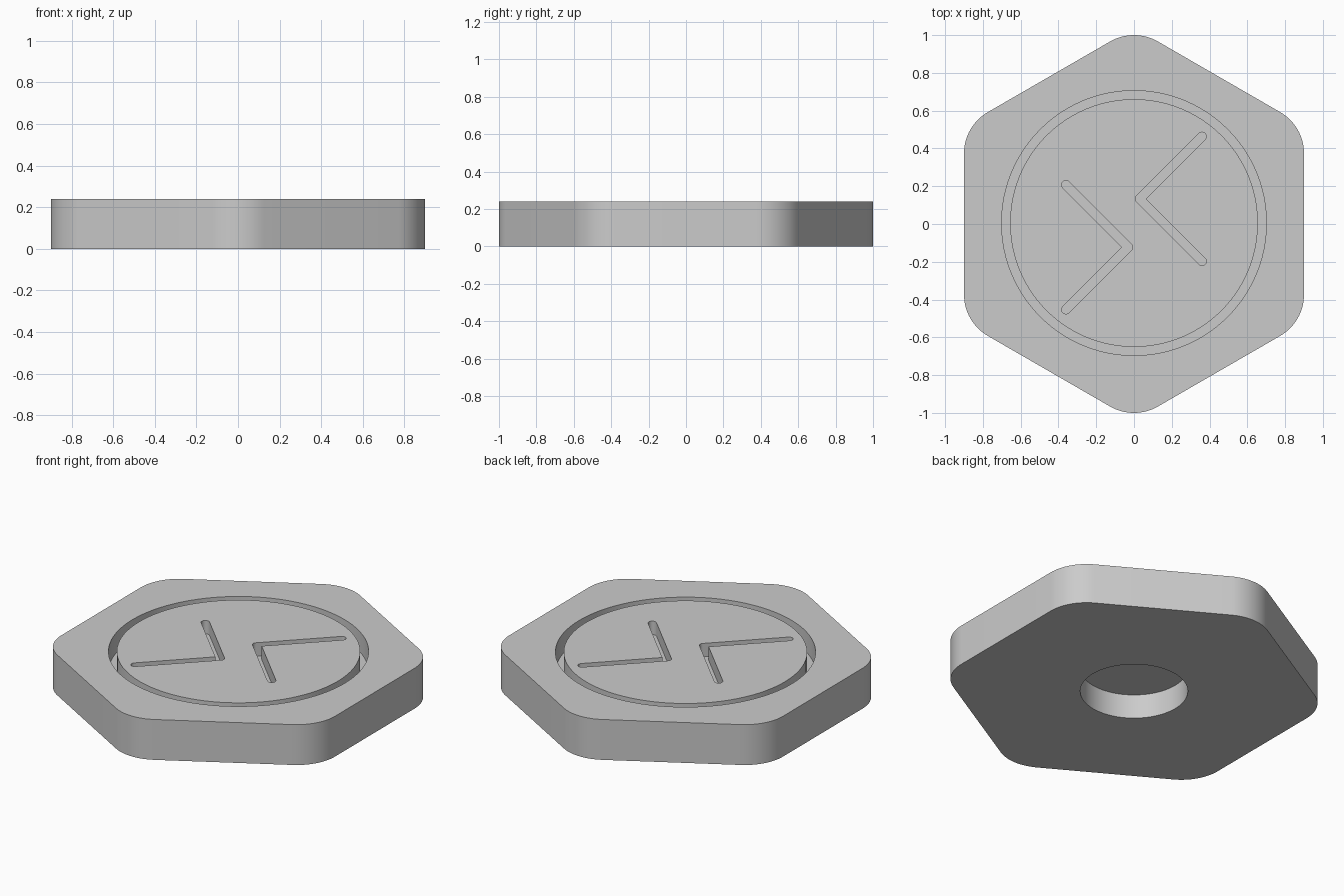
import bpy
import bmesh
from math import cos, sin, pi, radians, sqrt

if "Cube" in bpy.data.objects:
    bpy.data.objects.remove(bpy.data.objects["Cube"])

HEIGHT = 0.24
ABOVE = HEIGHT + 0.1
CY = 0.005  # engraving centre

grey = bpy.data.materials.new("light_grey")
grey.use_nodes = True
grey.diffuse_color = (0.6, 0.6, 0.6, 1)
grey.node_tree.nodes["Principled BSDF"].inputs["Base Color"].default_value = (0.6, 0.6, 0.6, 1)


def arc(cx, cy, r, start, end, steps):
    """Points along an arc, angles in degrees."""
    return [(cx + r * cos(radians(start + (end - start) * i / steps)),
             cy + r * sin(radians(start + (end - start) * i / steps)))
            for i in range(steps + 1)]


def prism(name, outline, z0, z1):
    """Extrude a closed counter-clockwise outline from z0 to z1."""
    bm = bmesh.new()
    face = bm.faces.new([bm.verts.new((x, y, z0)) for x, y in outline])
    top = bmesh.ops.extrude_face_region(bm, geom=[face])["geom"]
    for v in top:
        if isinstance(v, bmesh.types.BMVert):
            v.co.z = z1
    bmesh.ops.recalc_face_normals(bm, faces=bm.faces)
    mesh = bpy.data.meshes.new(name)
    bm.to_mesh(mesh)
    bm.free()
    mesh.materials.append(grey)
    obj = bpy.data.objects.new(name, mesh)
    bpy.context.collection.objects.link(obj)
    return obj


def disc(name, r, y, z0, z1, steps=96):
    return prism(name, arc(0, y, r, 0, 360, steps)[:-1], z0, z1)


def cut(target, cutter):
    """Subtract the cutter from the target and remove it."""
    cutter.hide_render = True
    mod = target.modifiers.new("cut", "BOOLEAN")
    mod.operation = "DIFFERENCE"
    mod.solver = "EXACT"
    mod.object = cutter
    bpy.context.view_layer.objects.active = target
    bpy.ops.object.modifier_apply(modifier=mod.name)
    bpy.data.objects.remove(cutter)


# Hexagonal body with rounded corners
apothem, corner = 0.9, 0.2536
reach = (apothem - corner) / cos(pi / 6)
outline = []
for k in range(6):
    a = 30 + 60 * k
    outline += arc(reach * cos(radians(a)), reach * sin(radians(a)), corner, a - 30, a + 30, 16)
body = prism("hexagonal_body", outline, 0, HEIGHT)

# Ring groove around the face
ring = disc("ring_cutter", 0.701, CY, HEIGHT - 0.12, ABOVE)
cut(ring, disc("ring_core", 0.656, CY, 0, ABOVE + 0.1))
cut(body, ring)

# Two opposed chevron grooves, with rounded ends and tips
r, arm, tip_x, tip_y = 0.023, 0.33, 0.03, 0.128
for side in (1, -1):
    pts = arc(tip_x + arm, tip_y - arm, r, -135, 45, 12)
    pts += [(tip_x + r * sqrt(2), tip_y)]
    pts += arc(tip_x + arm, tip_y + arm, r, -45, 135, 12)
    pts += arc(tip_x, tip_y, r, 135, 225, 8)
    pts = [(side * x, side * y + CY) for x, y in pts]
    cut(body, prism("chevron_cutter", pts, HEIGHT - 0.08, ABOVE))

# Round pocket in the underside
cut(body, disc("pocket_cutter", 0.29, 0, -0.1, 0.144))

bpy.ops.object.select_all(action="DESELECT")
body.select_set(True)
bpy.context.view_layer.objects.active = body
bpy.ops.object.shade_smooth_by_angle(angle=radians(30))
